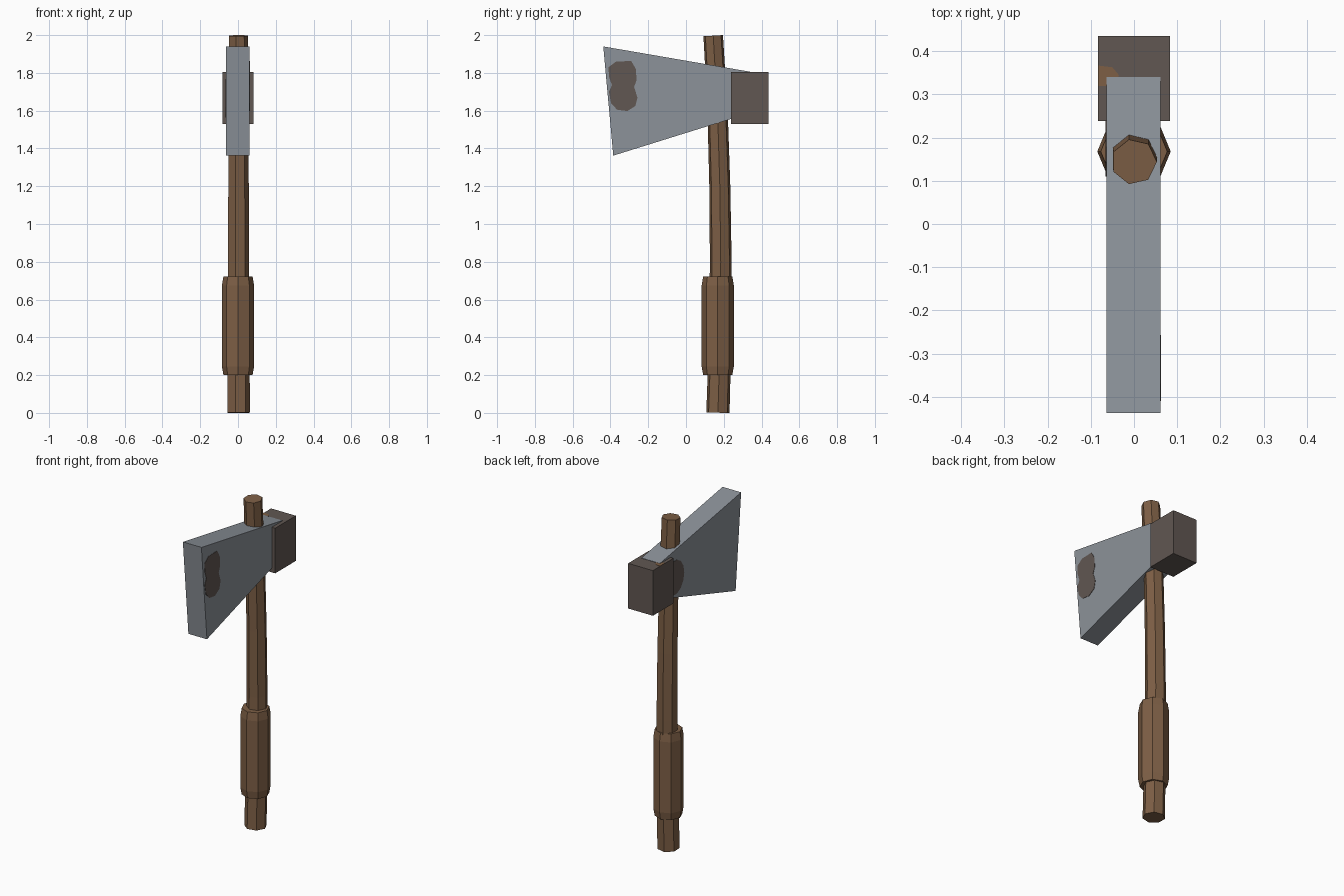
import bpy
import bmesh
from math import cos, sin, tau
from mathutils import Vector

cube = bpy.data.objects.get("Cube")
if cube:
    bpy.data.objects.remove(cube, do_unlink=True)


def make_material(name, colour):
    mat = bpy.data.materials.new(name)
    mat.use_nodes = True
    mat.diffuse_color = (*colour, 1)
    bsdf = next(n for n in mat.node_tree.nodes if n.type == "BSDF_PRINCIPLED")
    bsdf.inputs["Base Color"].default_value = (*colour, 1)
    return mat


WOOD = make_material("brown wood", (0.205, 0.114, 0.06))
STEEL = make_material("grey steel", (0.262, 0.287, 0.319))
IRON = make_material("rusty iron", (0.119, 0.095, 0.084))


def finish(name, bm, mat):
    bmesh.ops.recalc_face_normals(bm, faces=bm.faces)
    mesh = bpy.data.meshes.new(name)
    bm.to_mesh(mesh)
    bm.free()
    mesh.materials.append(mat)
    obj = bpy.data.objects.new(name, mesh)
    bpy.context.collection.objects.link(obj)
    return obj


def rod(name, path, sides, mat):
    """Faceted rod through (y, z, radius) stations, rings square to the path."""
    bm = bmesh.new()
    rings = []
    for i, (y, z, r) in enumerate(path):
        a, b = path[max(i - 1, 0)], path[min(i + 1, len(path) - 1)]
        along = Vector((0, b[0] - a[0], b[1] - a[1])).normalized()
        across = Vector((0, along.z, -along.y))
        rings.append([bm.verts.new(Vector((r * cos(tau * k / sides), y, z))
                                   + across * r * sin(tau * k / sides))
                      for k in range(sides)])
    for low, high in zip(rings, rings[1:]):
        for k in range(sides):
            n = (k + 1) % sides
            bm.faces.new((low[k], low[n], high[n], high[k]))
    bm.faces.new(rings[0])
    bm.faces.new(rings[-1])
    return finish(name, bm, mat)


def prism(name, outline, offset, mat):
    """Flat outline extruded by an offset vector."""
    bm = bmesh.new()
    face = bm.faces.new([bm.verts.new(p) for p in outline])
    out = bmesh.ops.extrude_face_region(bm, geom=[face], use_keep_orig=True)
    moved = [v for v in out["geom"] if isinstance(v, bmesh.types.BMVert)]
    bmesh.ops.translate(bm, verts=moved, vec=offset)
    return finish(name, bm, mat)


# Gently bowed seven-sided handle
rod("handle", [(0.169, 0.001, 0.063), (0.181, 0.4, 0.061), (0.184, 0.8, 0.059),
               (0.179, 1.2, 0.057), (0.167, 1.6, 0.055), (0.144, 1.997, 0.053)], 7, WOOD)

# Eight-sided grip with chamfered ends
rod("grip", [(0.168, 0.2, 0.077), (0.168, 0.245, 0.085),
             (0.168, 0.675, 0.085), (0.168, 0.723, 0.077)], 8, WOOD)

# Wedge blade flaring toward the cutting edge
BLADE_L, BLADE_R = 0.061, -0.0635
prism("blade", [(BLADE_R, y, z) for y, z in
                ((-0.438, 1.94), (-0.385, 1.362), (0.34, 1.588), (0.34, 1.806))],
      (BLADE_L - BLADE_R, 0, 0), STEEL)

# Square block at the back of the head
prism("back_block", [(x, y, 1.53) for x, y in
                     ((-0.083, 0.238), (0.083, 0.238), (0.083, 0.436), (-0.083, 0.436))],
      (0, 0, 0.274), IRON)

# Rust stain near the cutting edge, left cheek
stain = [(-0.41, 1.83), (-0.37, 1.86), (-0.29, 1.863), (-0.265, 1.82), (-0.262, 1.76),
         (-0.275, 1.725), (-0.257, 1.67), (-0.268, 1.625), (-0.31, 1.598),
         (-0.365, 1.605), (-0.397, 1.64), (-0.408, 1.7), (-0.392, 1.735), (-0.408, 1.78)]
prism("edge_stain", [(BLADE_L, y, z) for y, z in stain], (0.002, 0, 0), IRON)

# Rust stain beside the block, right cheek
prism("neck_stain", [(BLADE_R, 0.2 + 0.09 * cos(tau * k / 14), 1.665 + 0.105 * sin(tau * k / 14))
                     for k in range(14)], (-0.002, 0, 0), IRON)

# Worn brown spot on top of the block
prism("block_spot", [(x, y, 1.804) for x, y in
                     ((-0.083, 0.32), (-0.04, 0.32), (-0.035, 0.345),
                      (-0.05, 0.363), (-0.083, 0.367))], (0, 0, 0.0015), WOOD)
